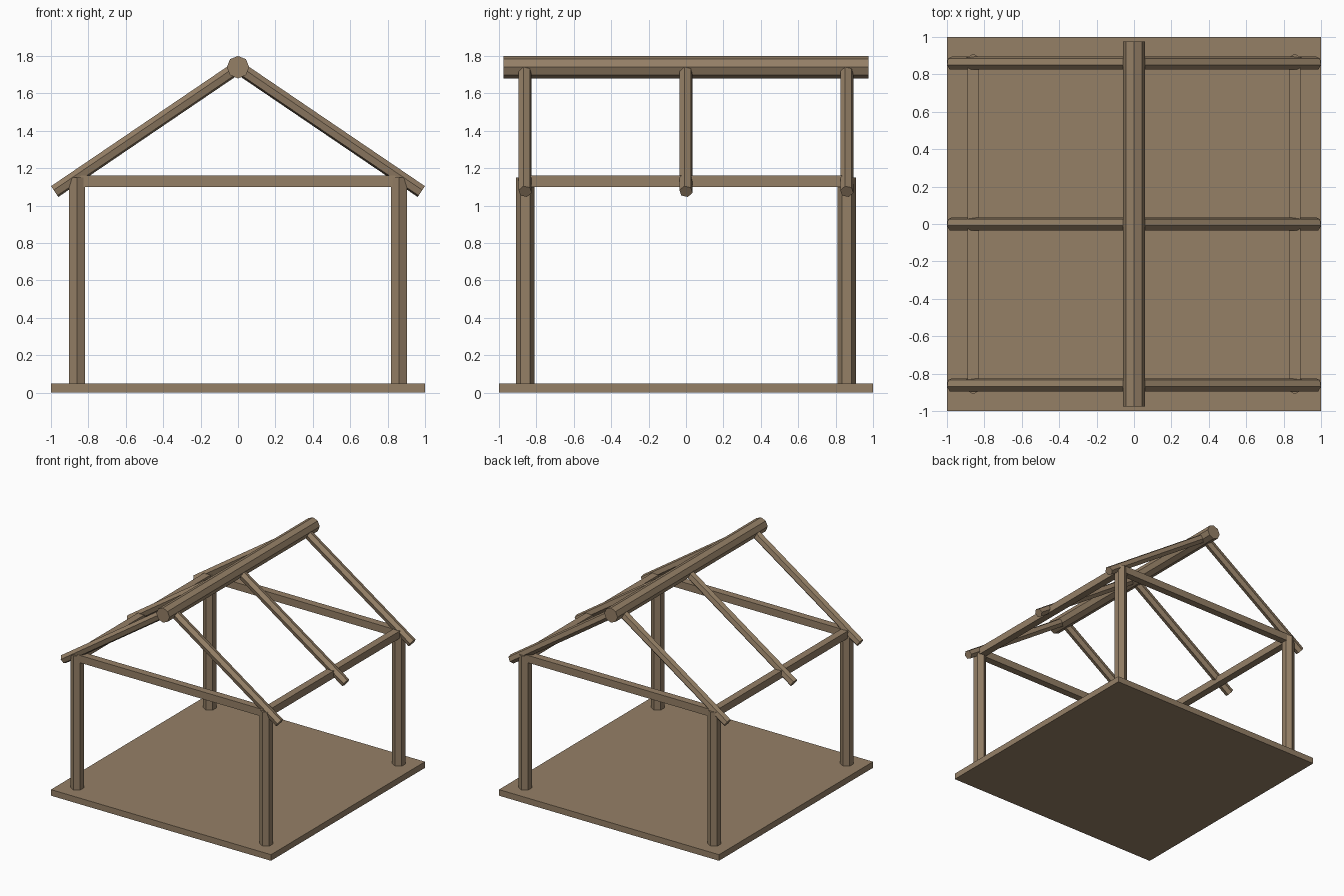
import bpy
import bmesh
from math import sin, cos, pi, radians
from mathutils import Vector

default = bpy.data.objects.get("Cube")
if default:
    bpy.data.objects.remove(default, do_unlink=True)

wood = bpy.data.materials.new("brown wood")
wood.use_nodes = True
BROWN = (0.30, 0.215, 0.134, 1)
wood.diffuse_color = BROWN
wood.node_tree.nodes["Principled BSDF"].inputs["Base Color"].default_value = BROWN


def finish(name, bm):
    bmesh.ops.recalc_face_normals(bm, faces=bm.faces)
    mesh = bpy.data.meshes.new(name)
    bm.to_mesh(mesh)
    bm.free()
    mesh.materials.append(wood)
    obj = bpy.data.objects.new(name, mesh)
    bpy.context.collection.objects.link(obj)
    return obj


def box(name, center, size):
    bm = bmesh.new()
    bmesh.ops.create_cube(bm, size=1)
    bmesh.ops.scale(bm, vec=size, verts=bm.verts)
    bmesh.ops.translate(bm, vec=center, verts=bm.verts)
    return finish(name, bm)


def log(name, start, end, radius, sides, side_axis, turn=0):
    """Straight prism between two points; turn is measured from side_axis."""
    start, end = Vector(start), Vector(end)
    a = Vector(side_axis)
    b = a.cross(end - start).normalized()
    if b.z < 0:
        b.negate()
    bm = bmesh.new()
    rings = []
    for p in (start, end):
        angles = [turn + 2 * pi * i / sides for i in range(sides)]
        rings.append([bm.verts.new(p + radius * (a * cos(t) + b * sin(t))) for t in angles])
    for i in range(sides):
        j = (i + 1) % sides
        bm.faces.new((rings[0][i], rings[0][j], rings[1][j], rings[1][i]))
    bm.faces.new(rings[0])
    bm.faces.new(rings[1])
    return finish(name, bm)


FLOOR = 0.05     # floor thickness
POST = 0.86      # post distance from the centre
RIDGE = 1.74     # ridge height
Y = (0, 1, 0)

# Floor slab
box("floor", (0, 0, FLOOR / 2), (2, 2, FLOOR))

# Corner posts and the beams joining them
for s, side in ((1, "left"), (-1, "right")):
    for t, end in ((-1, "front"), (1, "back")):
        log(f"{end}_{side}_post", (s * POST, t * POST, FLOOR),
            (s * POST, t * POST, 1.15), 0.05, 6, Y)
    box(f"{side}_beam", (s * POST, 0, 1.13), (0.06, 2 * POST, 0.06))
for t, end in ((-1, "front"), (1, "back")):
    box(f"{end}_beam", (0, t * POST, 1.13), (2 * POST, 0.06, 0.06))

# Ridge log
log("ridge_log", (0, -0.975, RIDGE), (0, 0.975, RIDGE), 0.06, 8, (1, 0, 0))

# Sloping rafters, three to each side
for s, side in ((1, "left"), (-1, "right")):
    for y, place in ((-POST, "front"), (0, "middle"), (POST, "back")):
        log(f"{place}_{side}_rafter", (0, y, RIDGE), (s * 0.98, y, 1.075),
            0.036, 6, Y, radians(45))
